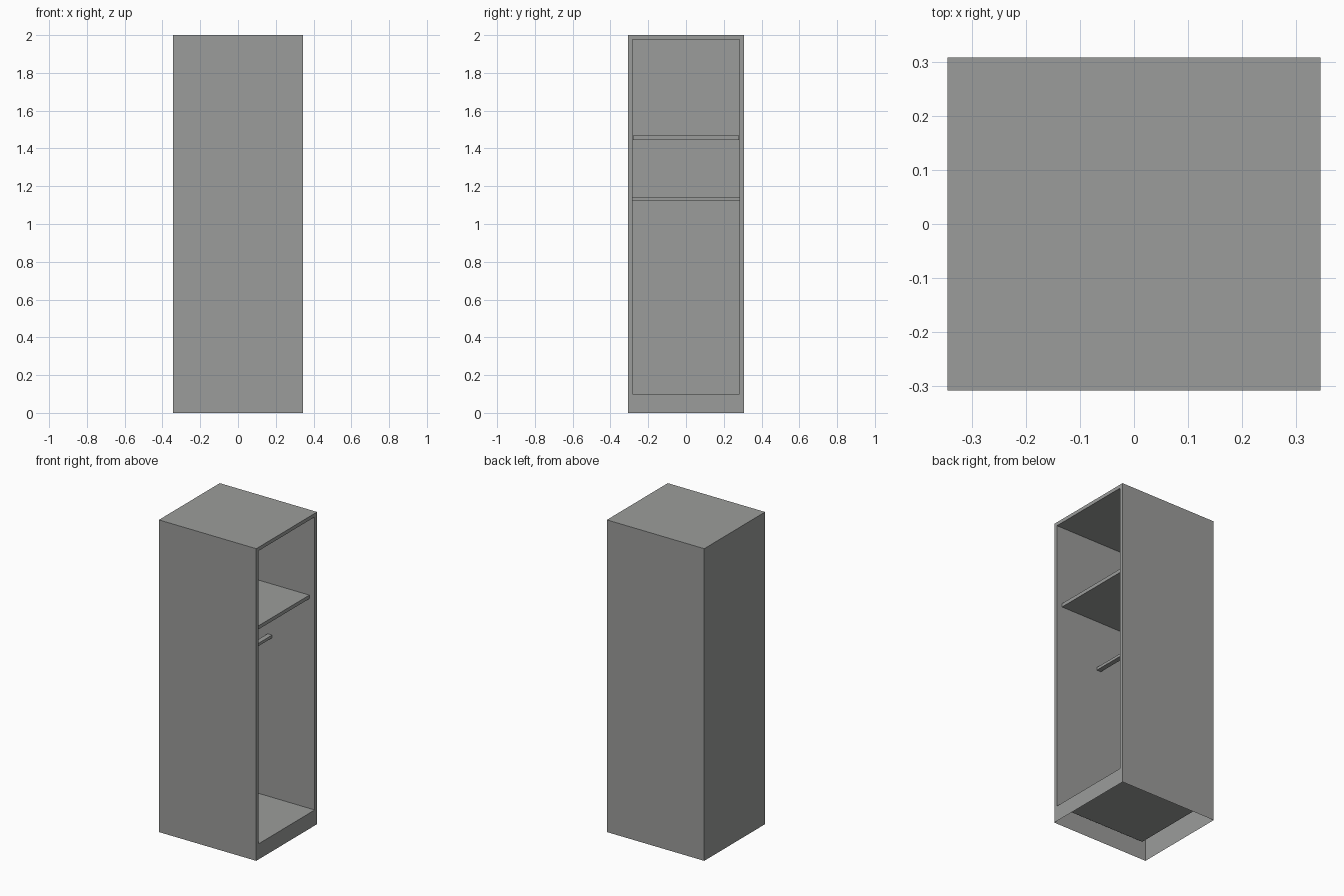
import bpy, bmesh

if "Cube" in bpy.data.objects:
    bpy.data.objects.remove(bpy.data.objects["Cube"])

# Overall size and cavity limits
HX, HY, H = 0.345, 0.308, 2.0
CAV_Y, CAV_Z0, CAV_Z1, CAV_BACK = 0.284, 0.10, 1.977, -0.30

grey = bpy.data.materials.new("warm_grey")
grey.diffuse_color = (0.33, 0.335, 0.328, 1)
grey.use_nodes = True
grey.node_tree.nodes["Principled BSDF"].inputs["Base Color"].default_value = grey.diffuse_color


def finish(name, bm):
    mesh = bpy.data.meshes.new(name)
    bm.to_mesh(mesh)
    bm.free()
    mesh.materials.append(grey)
    ob = bpy.data.objects.new(name, mesh)
    bpy.context.collection.objects.link(ob)
    return ob


def box_bm(x0, x1, y0, y1, z0, z1):
    bm = bmesh.new()
    bmesh.ops.create_cube(bm, size=1)
    for v in bm.verts:
        v.co = (x1 if v.co.x > 0 else x0,
                y1 if v.co.y > 0 else y0,
                z1 if v.co.z > 0 else z0)
    bm.normal_update()
    return bm


# Cabinet: thin outer shell, open underneath, with a cavity sunk in from the +x side
bm = box_bm(-HX, HX, -HY, HY, 0, H)
bottom = [f for f in bm.faces if f.normal.z < -0.9]
opening = next(f for f in bm.faces if f.normal.x > 0.9)
bmesh.ops.delete(bm, geom=bottom, context='FACES_ONLY')
for depth in (HX, CAV_BACK):      # first the rim, then the cavity walls and back
    bmesh.ops.inset_individual(bm, faces=[opening], thickness=0.005)
    for v in opening.verts:
        v.co = (depth,
                CAV_Y if v.co.y > 0 else -CAV_Y,
                CAV_Z1 if v.co.z > H / 2 else CAV_Z0)
    bm.normal_update()
finish("cabinet", bm)

# Shelf, set back a little from the opening
finish("shelf", box_bm(CAV_BACK, 0.309, -0.281, 0.281, 1.445, 1.468))

# Hanging rail from side to side
finish("hanging_rail", box_bm(0.012, 0.043, -CAV_Y, CAV_Y, 1.122, 1.14))
